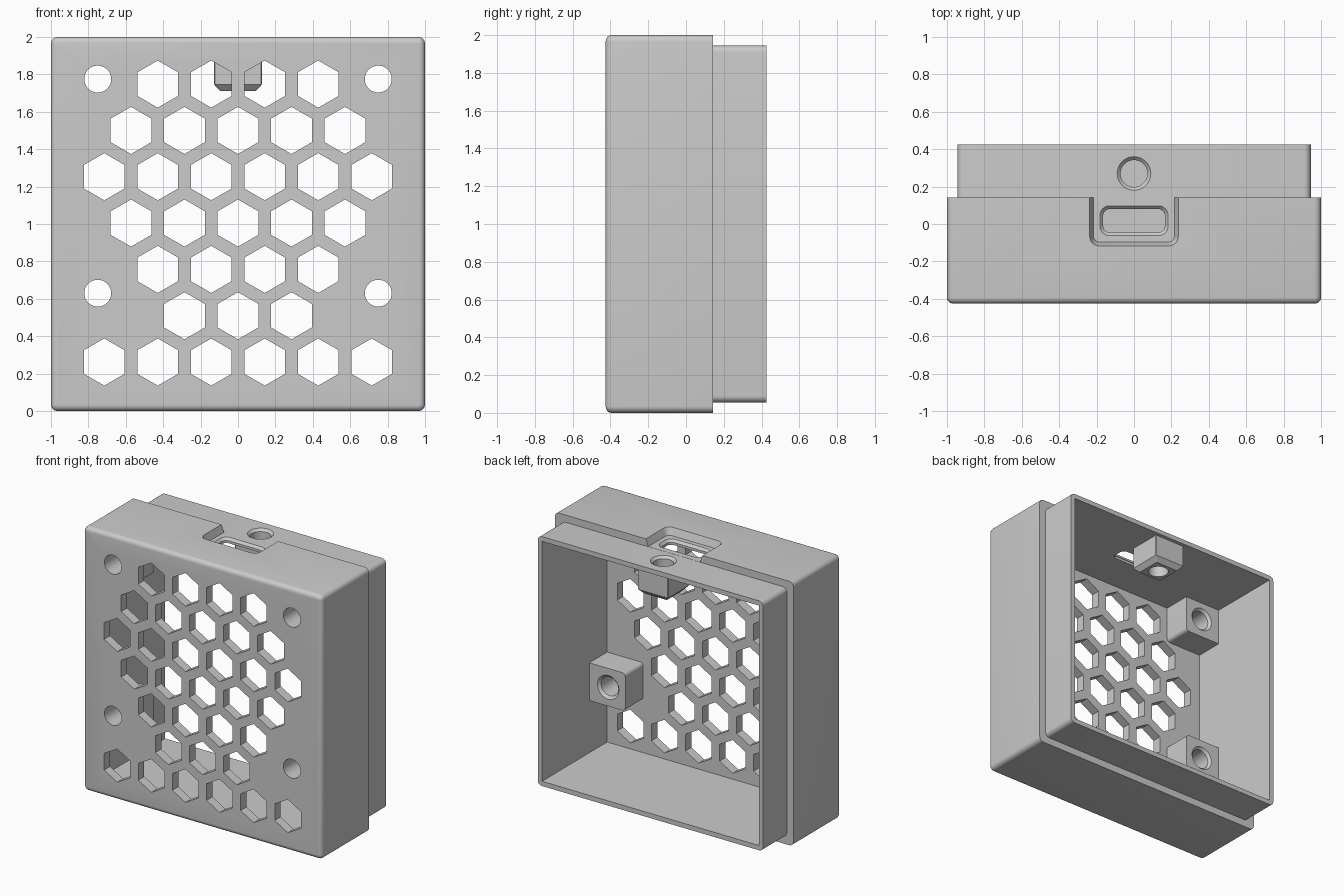
import bpy
import bmesh
import math
from mathutils import Vector

cube = bpy.data.objects.get("Cube")
if cube:
    bpy.data.objects.remove(cube, do_unlink=True)

gray = bpy.data.materials.new("plain_gray")
gray.use_nodes = True
gray.diffuse_color = (0.6, 0.6, 0.6, 1)
gray.node_tree.nodes["Principled BSDF"].inputs["Base Color"].default_value = (0.6, 0.6, 0.6, 1)


def rounded_rect(u0, u1, v0, v1, r, seg=6):
    """Outline of a rectangle with round corners."""
    corners = [(u1 - r, v1 - r), (u0 + r, v1 - r), (u0 + r, v0 + r), (u1 - r, v0 + r)]
    pts = []
    for q, (cu, cv) in enumerate(corners):
        for k in range(seg + 1):
            a = math.radians(90) * (q + k / seg)
            pts.append((cu + r * math.cos(a), cv + r * math.sin(a)))
    return pts


def polygon(cu, cv, r, sides, turn=0.0):
    return [(cu + r * math.cos(turn + math.tau * k / sides),
             cv + r * math.sin(turn + math.tau * k / sides)) for k in range(sides)]


def loft(bm, axis, levels):
    """Closed solid through outlines stacked along an axis: [(position, outline)]."""
    rings = []
    for w, outline in levels:
        rings.append([bm.verts.new(Vector((u, w, v)) if axis == "y" else Vector((u, v, w)))
                      for u, v in outline])
    n = len(rings[0])
    for a, b in zip(rings, rings[1:]):
        for k in range(n):
            bm.faces.new((a[k], a[(k + 1) % n], b[(k + 1) % n], b[k]))
    bm.faces.new(rings[0])
    bm.faces.new(rings[-1])


def finish(name, bm):
    bmesh.ops.remove_doubles(bm, verts=bm.verts, dist=1e-5)
    bmesh.ops.recalc_face_normals(bm, faces=bm.faces)
    mesh = bpy.data.meshes.new(name)
    bm.to_mesh(mesh)
    bm.free()
    mesh.materials.append(gray)
    obj = bpy.data.objects.new(name, mesh)
    bpy.context.collection.objects.link(obj)
    return obj


def combine(target, tool, operation):
    mod = target.modifiers.new(operation.lower(), "BOOLEAN")
    mod.operation = operation
    mod.solver = "EXACT"
    mod.object = tool
    bpy.context.view_layer.objects.active = target
    bpy.ops.object.modifier_apply(modifier=mod.name)
    bpy.data.objects.remove(tool, do_unlink=True)


FRONT, STEP, BACK = -0.425, 0.142, 0.425
INNER = 0.909
PANEL = -0.354

# Outer body with a rounded front rim
bm = bmesh.new()
levels = []
fillet = 0.032
for k in range(6):
    t = math.radians(90) * k / 5
    inset = fillet * (1 - math.sin(t))
    levels.append((FRONT + fillet * (1 - math.cos(t)),
                   rounded_rect(-1 + inset, 1 - inset, inset, 2 - inset, 0.036 - inset)))
levels.append((STEP, levels[-1][1]))
loft(bm, "y", levels)
housing = finish("vented_housing", bm)

# Rear lip
bm = bmesh.new()
lip = rounded_rect(-0.945, 0.945, 0.055, 1.945, 0.036)
loft(bm, "y", [(0.05, lip), (BACK, lip)])
combine(housing, finish("rear_lip", bm), "UNION")

# Hollow interior, open at the back
bm = bmesh.new()
room = [(INNER, 1 + INNER), (-INNER, 1 + INNER), (-INNER, 1 - INNER), (INNER, 1 - INNER)]
loft(bm, "y", [(PANEL, room), (0.6, room)])
combine(housing, finish("cavity_cutter", bm), "DIFFERENCE")

# Screw bosses on the side walls and chamfered block under the top wall
SCREW_X, SCREW_Z, BORE, BOSS_END = 0.75, (0.63, 1.775), 0.072, -0.14
bm = bmesh.new()
for side in (-1, 1):
    for z in SCREW_Z:
        top = 1.94 if z > 1 else z + 0.143
        xs = sorted((side * 0.607, side * 0.94))
        boss = rounded_rect(xs[0], xs[1], z - 0.143, top, 0.028)
        loft(bm, "y", [(PANEL - 0.02, boss), (BOSS_END, boss)])
PEG_Y = 0.27


def square(h):
    return rounded_rect(-h, h, PEG_Y - h, PEG_Y + h, 0.004, 1)


loft(bm, "z", [(1.71, square(0.095)), (1.745, square(0.127)), (1.93, square(0.127))])
combine(housing, finish("bosses", bm), "UNION")

# Honeycomb vents: number of holes per row, from the bottom up
bm = bmesh.new()
PITCH = 0.286
for row, count in enumerate((6, 3, 4, 5, 6, 5, 4)):
    z = 0.262 + row * PITCH * math.sqrt(0.75)
    for i in range(count):
        cell = polygon((i - (count - 1) / 2) * PITCH, z, 0.126, 6, math.radians(30))
        loft(bm, "y", [(FRONT - 0.1, cell), (PANEL + 0.06, cell)])

# Screw holes with a flared rear mouth
for side in (-1, 1):
    for z in SCREW_Z:
        narrow = polygon(side * SCREW_X, z, BORE, 32)
        wide = polygon(side * SCREW_X, z, BORE + 0.018, 32)
        loft(bm, "y", [(FRONT - 0.1, narrow), (BOSS_END - 0.018, narrow),
                       (BOSS_END, wide), (BOSS_END + 0.01, wide)])

# Vertical hole through the lip and the block
narrow = polygon(0, PEG_Y, BORE, 32)
wide = polygon(0, PEG_Y, BORE + 0.018, 32)
loft(bm, "z", [(1.6, narrow), (1.927, narrow), (1.945, wide), (1.98, wide)])

# Cable slot and its sloped pocket in the top
slot = rounded_rect(-0.165, 0.165, -0.045, 0.08, 0.035)
slot_rim = rounded_rect(-0.182, 0.182, -0.062, 0.097, 0.05)
pocket = rounded_rect(-0.217, 0.217, -0.097, 0.3, 0.035)
pocket_rim = rounded_rect(-0.237, 0.237, -0.117, 0.32, 0.05)
loft(bm, "z", [(1.85, slot), (1.928, slot), (1.946, slot_rim),
               (1.946, pocket), (2.0, pocket_rim), (2.05, pocket_rim)])
combine(housing, finish("openings_cutter", bm), "DIFFERENCE")

# Smooth rounded edges, keep the rest sharp
bpy.ops.object.select_all(action="DESELECT")
housing.select_set(True)
bpy.context.view_layer.objects.active = housing
bpy.ops.object.shade_smooth_by_angle(angle=math.radians(30))
